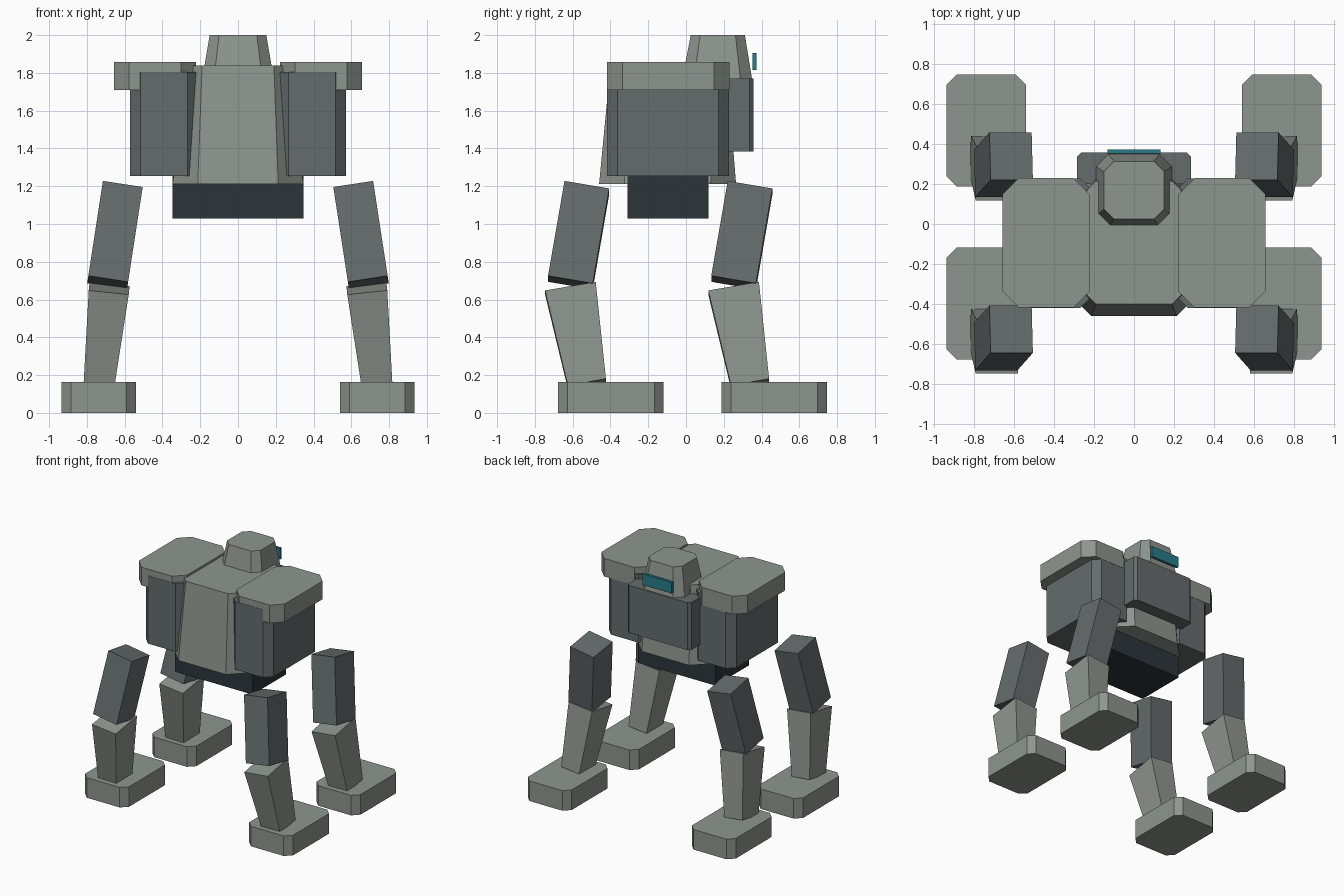
import bpy, bmesh
from mathutils import Vector

if "Cube" in bpy.data.objects:
    bpy.data.objects.remove(bpy.data.objects["Cube"])


def material(name, rgb):
    m = bpy.data.materials.new(name)
    m.diffuse_color = (*rgb, 1)
    m.use_nodes = True
    m.node_tree.nodes["Principled BSDF"].inputs["Base Color"].default_value = m.diffuse_color
    return m


ARMOUR = material("armour_grey", (0.27, 0.30, 0.27))
DARK = material("dark_grey", (0.13, 0.15, 0.15))
HIP = material("hip_dark", (0.025, 0.035, 0.042))
TEAL = material("visor_teal", (0.02, 0.20, 0.25))


def ring(x0, x1, y0, y1, z, c=0.0):
    """Rectangle outline at height z, with corners cut by c."""
    if c == 0:
        pts = [(x0, y0), (x1, y0), (x1, y1), (x0, y1)]
    else:
        pts = [(x0 + c, y0), (x1 - c, y0), (x1, y0 + c), (x1, y1 - c),
               (x1 - c, y1), (x0 + c, y1), (x0, y1 - c), (x0, y0 + c)]
    return [Vector((x, y, z)) for x, y in pts]


def loft(name, low, high, mat):
    """Solid between two matching outlines."""
    bm = bmesh.new()
    a = [bm.verts.new(p) for p in low]
    b = [bm.verts.new(p) for p in high]
    n = len(a)
    bm.faces.new(a[::-1])
    bm.faces.new(b)
    for i in range(n):
        j = (i + 1) % n
        bm.faces.new((a[i], a[j], b[j], b[i]))
    bmesh.ops.recalc_face_normals(bm, faces=bm.faces)
    me = bpy.data.meshes.new(name)
    bm.to_mesh(me)
    bm.free()
    me.materials.append(mat)
    ob = bpy.data.objects.new(name, me)
    bpy.context.collection.objects.link(ob)
    return ob


def block(name, x, y, z, c, mat):
    return loft(name, ring(*x, *y, z[0], c), ring(*x, *y, z[1], c), mat)


def limb(name, top, bottom, size_top, size_bottom, mat, dy):
    """Tapered bar with square-cut ends along a slanted axis, moved by dy."""
    shift = Vector((0, dy, 0))
    top, bottom = Vector(top) + shift, Vector(bottom) + shift
    d = (top - bottom).normalized()
    u = Vector((d.z, 0, -d.x)).normalized()
    v = d.cross(u)

    def end(p, s):
        return [p + u * (i * s[0] / 2) + v * (j * s[1] / 2)
                for i, j in ((-1, -1), (1, -1), (1, 1), (-1, 1))]
    return loft(name, end(bottom, size_bottom), end(top, size_top), mat)


def mirrored(ob):
    """Mirror a right-hand part across x = 0."""
    m = ob.modifiers.new("mirror", 'MIRROR')
    m.use_mirror_merge = False


# Body core
block("hip", (-0.348, 0.348), (-0.31, 0.12), (1.028, 1.255), 0, HIP)
loft("torso", ring(-0.348, 0.348, -0.46, 0.265, 1.212, 0.135),
     ring(-0.235, 0.235, -0.40, 0.215, 1.84, 0.045), ARMOUR)
block("back_pack", (-0.285, 0.285), (0.20, 0.357), (1.385, 1.77), 0.022, DARK)

# Head and visor
loft("head", ring(-0.19, 0.19, -0.02, 0.35, 1.765, 0.062),
     ring(-0.15, 0.15, 0.025, 0.312, 2.0, 0.05), ARMOUR)
block("visor", (-0.132, 0.132), (0.352, 0.372), (1.815, 1.905), 0, TEAL)

# Side pods with shoulder caps
mirrored(block("side_pod", (0.212, 0.572), (-0.419, 0.227), (1.253, 1.805), 0.056, DARK))
mirrored(block("shoulder_cap", (0.222, 0.656), (-0.417, 0.229), (1.71, 1.857), 0.08, ARMOUR))

# Front and rear legs share one shape, shifted along y
for label, dy in (("front", 0.0), ("rear", 0.864)):
    mirrored(limb(label + "_upper_leg", (0.613, -0.525, 1.192), (0.69, -0.612, 0.69),
                  (0.213, 0.24), (0.213, 0.24), DARK, dy))
    mirrored(limb(label + "_lower_leg", (0.682, -0.612, 0.66), (0.735, -0.525, 0.155),
                  (0.213, 0.272), (0.163, 0.205), ARMOUR, dy))
    mirrored(block(label + "_foot", (0.54, 0.935), (-0.677 + dy, -0.118 + dy),
                   (0.0, 0.163), 0.05, ARMOUR))
